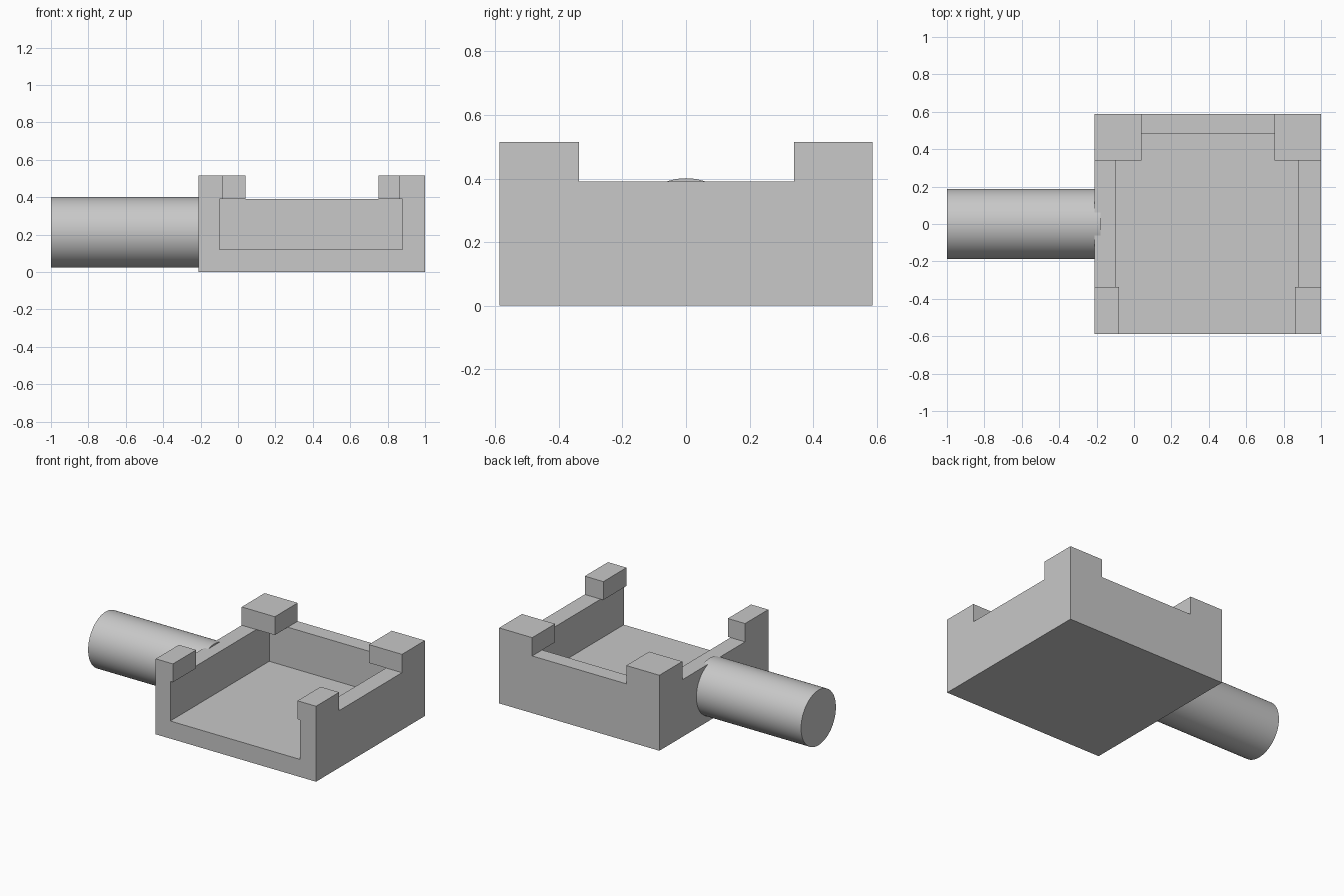
import bpy
import bmesh
import math
from mathutils import Matrix

cube = bpy.data.objects.get("Cube")
if cube:
    bpy.data.objects.remove(cube, do_unlink=True)

grey = bpy.data.materials.new("plain grey")
grey.use_nodes = True
grey.diffuse_color = (0.58, 0.58, 0.58, 1)
grey.node_tree.nodes["Principled BSDF"].inputs["Base Color"].default_value = grey.diffuse_color


def finish(name, bm):
    bmesh.ops.recalc_face_normals(bm, faces=bm.faces)
    mesh = bpy.data.meshes.new(name)
    bm.to_mesh(mesh)
    bm.free()
    mesh.materials.append(grey)
    obj = bpy.data.objects.new(name, mesh)
    bpy.context.collection.objects.link(obj)
    return obj


def prism(name, outline, low, high):
    """Extrude a plan outline from one height to another."""
    bm = bmesh.new()
    face = bm.faces.new([bm.verts.new((x, y, low)) for x, y in outline])
    top = bmesh.ops.extrude_face_region(bm, geom=[face])["geom"]
    bmesh.ops.translate(bm, vec=(0, 0, high - low),
                        verts=[v for v in top if isinstance(v, bmesh.types.BMVert)])
    return finish(name, bm)


def rect(x0, x1, y0, y1):
    return [(x0, y0), (x1, y0), (x1, y1), (x0, y1)]


def cut(target, cutter):
    mod = target.modifiers.new("cut", 'BOOLEAN')
    mod.operation = 'DIFFERENCE'
    mod.solver = 'EXACT'
    mod.object = cutter
    bpy.context.view_layer.objects.active = target
    bpy.ops.object.modifier_apply(modifier=mod.name)
    bpy.data.objects.remove(cutter, do_unlink=True)


LEFT, RIGHT, HALF = -0.21, 1.0, 0.587
FLOOR, RIM, TOP = 0.12, 0.39, 0.515

# Tray block with an open front pocket below the rim
tray = prism("tray", rect(LEFT, RIGHT, -HALF, HALF), 0, TOP)
cut(tray, prism("pocket_cutter", rect(-0.10, 0.88, -0.8, 0.48), FLOOR, RIM))

# Cross-shaped cut above the rim leaves the four overhanging corner lugs
cross = [(-0.08, -0.8), (0.86, -0.8), (0.86, -0.337), (1.2, -0.337),
         (1.2, 0.34), (0.75, 0.34), (0.75, 0.8), (0.04, 0.8),
         (0.04, 0.34), (-0.4, 0.34), (-0.4, -0.337), (-0.08, -0.337)]
cut(tray, prism("lug_cutter", cross, RIM, 0.7))

# Round handle set into the side wall
start, end, radius = -1.0, -0.18, 0.188
bm = bmesh.new()
place = Matrix.Translation(((start + end) / 2, 0, 0.213)) @ Matrix.Rotation(math.pi / 2, 4, 'Y')
bmesh.ops.create_cone(bm, cap_ends=True, segments=64, radius1=radius, radius2=radius,
                      depth=end - start, matrix=place)
handle = finish("handle", bm)
bpy.ops.object.select_all(action='DESELECT')
handle.select_set(True)
bpy.context.view_layer.objects.active = handle
bpy.ops.object.shade_smooth_by_angle(angle=math.radians(30))
